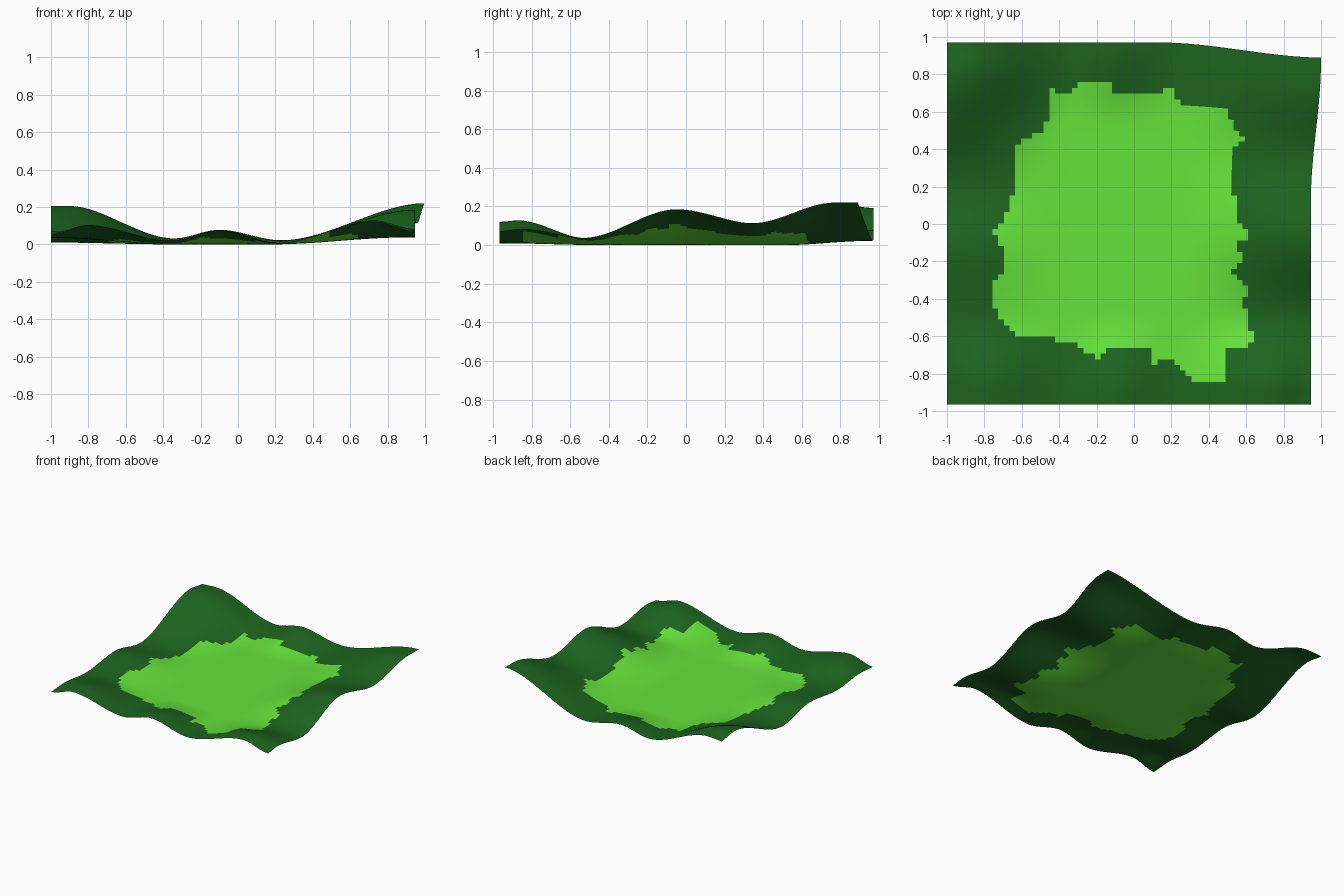
import bpy
import bmesh
from mathutils import Vector

cube = bpy.data.objects.get("Cube")
if cube:
    bpy.data.objects.remove(cube, do_unlink=True)

CELLS = 64
LEFT, RIGHT, FRONT, BACK = -1.0, 0.945, -0.965, 0.97

# Crests and dips along each border of the sheet: (position, height)
front_rim = [(LEFT, .05), (-.8, .1), (-.36, .02), (-.1, .075), (.22, .008), (.73, .12), (RIGHT, .07)]
back_rim = [(LEFT, .185), (-.88, .192), (-.34, .032), (-.1, .078), (.23, .022), (RIGHT, .22)]
low_x_rim = [(FRONT, .05), (-.8, .06), (-.52, .035), (-.15, .07), (.18, .01), (.82, .205), (BACK, .185)]
high_x_rim = [(FRONT, .07), (-.85, .082), (-.53, .037), (-.05, .185), (.36, .113), (.85, .22), (BACK, .22)]

# Ragged outline of the bright clearing
clearing = [
    (-.46, .72), (-.36, .7), (-.28, .76), (-.14, .76), (-.11, .69), (.13, .69), (.2, .73),
    (.24, .65), (.5, .63), (.54, .5), (.6, .44), (.53, .42), (.53, .21), (.55, 0), (.63, -.06),
    (.55, -.1), (.59, -.19), (.53, -.25), (.63, -.36), (.59, -.38), (.6, -.5), (.66, -.64),
    (.49, -.66), (.49, -.83), (.31, -.83), (.2, -.72), (.1, -.75), (.08, -.65), (-.11, -.65),
    (-.19, -.72), (-.36, -.62), (-.6, -.61), (-.74, -.47), (-.75, -.3), (-.71, -.28),
    (-.71, -.11), (-.75, -.05), (-.7, 0), (-.64, .2), (-.64, .43), (-.47, .5),
]


def ease(value, start, end):
    t = min(max((value - start) / (end - start), 0), 1)
    return t * t * (3 - 2 * t)


def rim_height(rim, position):
    """Height on a rolling border between its crests and dips."""
    for (p0, h0), (p1, h1) in zip(rim, rim[1:]):
        if position <= p1:
            return h0 + (h1 - h0) * ease(position, p0, p1)
    return rim[-1][1]


def ground_height(x, y):
    """Flat middle that rises into the four rolling borders."""
    if x < 0:
        side, across = low_x_rim, ease(x, -.35, LEFT)
    else:
        side, across = high_x_rim, ease(x, .18, RIGHT)
    if y < 0:
        end, along = front_rim, ease(y, -.47, -.9)
    else:
        end, along = back_rim, ease(y, .52, BACK)
    corner = rim_height(end, LEFT if x < 0 else RIGHT)
    height = across * rim_height(side, y) + along * rim_height(end, x) - across * along * corner
    return max(height, 0)


def inside(point, outline):
    """Even-odd test of a point against a closed outline."""
    hit = False
    for (ax, ay), (bx, by) in zip(outline, outline[1:] + outline[:1]):
        if (ay > point.y) != (by > point.y):
            if point.x < ax + (bx - ax) * (point.y - ay) / (by - ay):
                hit = not hit
    return hit


def make_material(name, colour):
    material = bpy.data.materials.new(name)
    material.use_nodes = True
    material.diffuse_color = colour
    shader = material.node_tree.nodes["Principled BSDF"]
    shader.inputs["Base Color"].default_value = colour
    shader.inputs["Roughness"].default_value = 0.9
    return material


# Rolling sheet of ground
bm = bmesh.new()
bmesh.ops.create_grid(bm, x_segments=CELLS, y_segments=CELLS, size=1)
for vert in bm.verts:
    x = LEFT + (RIGHT - LEFT) * (vert.co.x + 1) / 2
    y = FRONT + (BACK - FRONT) * (vert.co.y + 1) / 2
    # One back corner is pulled sideways
    pull = ease(x, .15, RIGHT) * ease(y, .1, BACK)
    vert.co = Vector((x + .055 * pull, y - .08 * pull, ground_height(x, y)))

# Bright clearing, cell by cell
for face in bm.faces:
    face.smooth = True
    face.material_index = int(inside(face.calc_center_median(), clearing))

mesh = bpy.data.meshes.new("grass_ground")
bm.to_mesh(mesh)
bm.free()
mesh.materials.append(make_material("dark green", (.012, .13, .014, 1)))
mesh.materials.append(make_material("bright green", (.133, .77, .043, 1)))
ground = bpy.data.objects.new("grass_ground", mesh)
bpy.context.collection.objects.link(ground)
